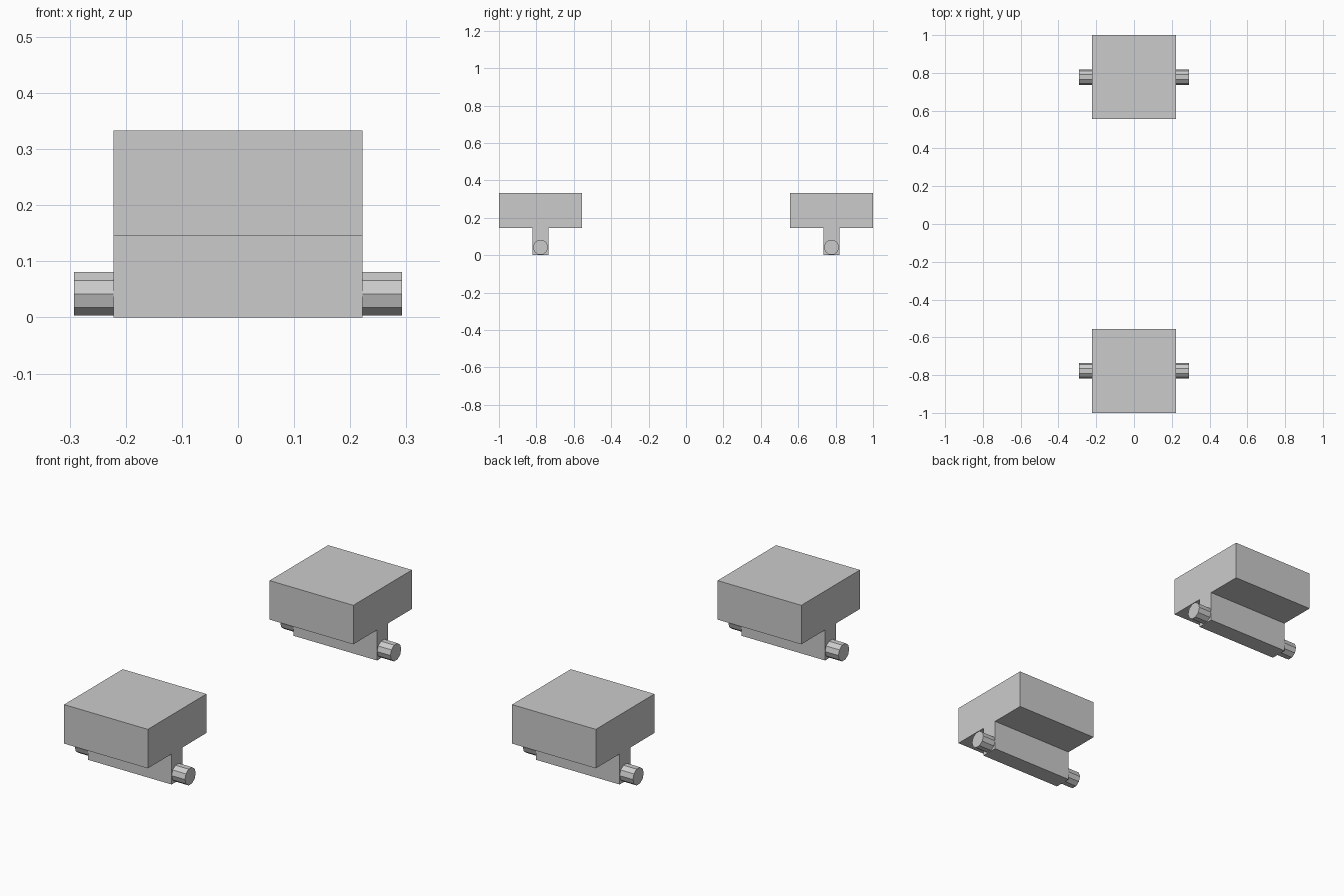
import bpy, bmesh, math
from mathutils import Matrix, Vector

cube = bpy.data.objects.get("Cube")
if cube:
    bpy.data.objects.remove(cube, do_unlink=True)

grey = bpy.data.materials.new("plain grey")
grey.use_nodes = True
grey.diffuse_color = (0.6, 0.6, 0.6, 1)
grey.node_tree.nodes["Principled BSDF"].inputs["Base Color"].default_value = (0.6, 0.6, 0.6, 1)

HALF = 0.222          # half width of the square block
STEM = 0.042          # half thickness of the stem
SHOULDER, TOP = 0.146, 0.333
PEG_END, PEG_R, PEG_Z = 0.292, 0.041, 0.042


def finish(bm, name, y):
    bmesh.ops.recalc_face_normals(bm, faces=bm.faces)
    mesh = bpy.data.meshes.new(name)
    bm.to_mesh(mesh)
    bm.free()
    mesh.materials.append(grey)
    obj = bpy.data.objects.new(name, mesh)
    obj.location.y = y
    bpy.context.collection.objects.link(obj)


def t_block(name, y):
    """T-shaped profile extruded across the width."""
    side = [(STEM, 0), (STEM, SHOULDER), (HALF, SHOULDER), (HALF, TOP)]
    profile = side + [(-py, pz) for py, pz in reversed(side)]
    bm = bmesh.new()
    face = bm.faces.new([bm.verts.new((-HALF, py, pz)) for py, pz in profile])
    ext = bmesh.ops.extrude_face_region(bm, geom=[face])
    verts = [v for v in ext["geom"] if isinstance(v, bmesh.types.BMVert)]
    bmesh.ops.translate(bm, verts=verts, vec=Vector((2 * HALF, 0, 0)))
    finish(bm, name, y)


def peg(name, y, side):
    """Ten-sided axle stub standing out of the stem's end."""
    bm = bmesh.new()
    place = (Matrix.Translation((side * (HALF + PEG_END) / 2, 0, PEG_Z))
             @ Matrix.Rotation(math.pi / 2, 4, "Y")
             @ Matrix.Rotation(math.pi / 2, 4, "Z"))
    bmesh.ops.create_cone(bm, cap_ends=True, segments=10, radius1=PEG_R,
                          radius2=PEG_R, depth=PEG_END - HALF, matrix=place)
    # Turn a corner of the decagon towards the front and back
    tip = max(bm.verts, key=lambda v: v.co.y)
    turn = math.atan2(tip.co.z - PEG_Z, tip.co.y)
    bmesh.ops.rotate(bm, verts=bm.verts, cent=(0, 0, PEG_Z),
                     matrix=Matrix.Rotation(-turn, 3, "X"))
    finish(bm, name, y)


# Front and rear blocks, each with a peg on both sides
for place, y in (("front", -0.778), ("rear", 0.778)):
    t_block(place + "_block", y)
    for label, side in (("left", 1), ("right", -1)):
        peg(f"{place}_{label}_peg", y, side)
